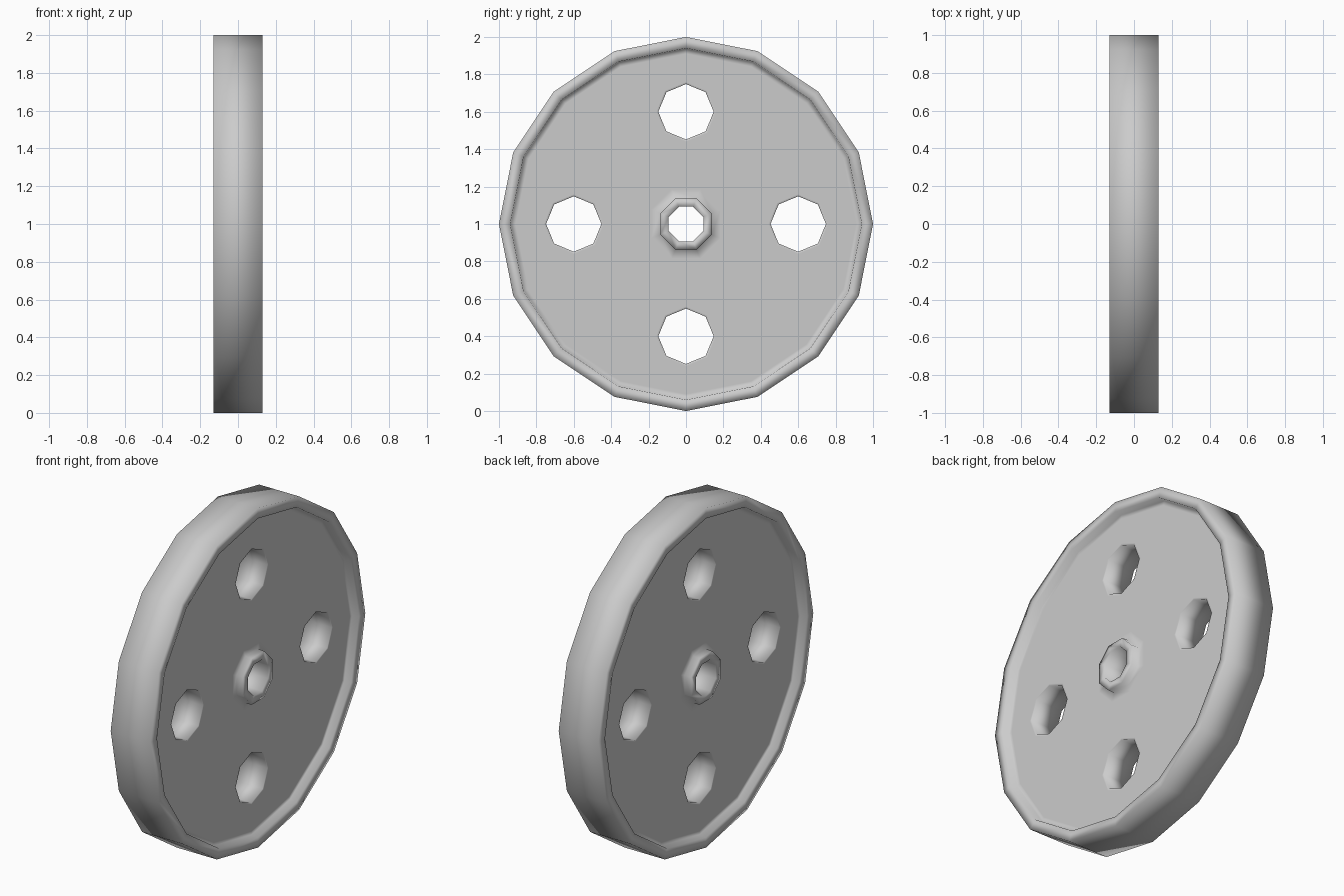
import bpy, bmesh
from math import sin, cos, pi

cube = bpy.data.objects.get("Cube")
if cube:
    bpy.data.objects.remove(cube)

HALF_WIDTH = 0.13    # rim and hub faces
DISC = 0.088         # recessed disc faces

grey = bpy.data.materials.new("light grey")
grey.use_nodes = True
grey.diffuse_color = (0.6, 0.6, 0.6, 1)
grey.node_tree.nodes["Principled BSDF"].inputs["Base Color"].default_value = (0.6, 0.6, 0.6, 1)

bm = bmesh.new()


def ring(sides, radius, x, cy=0, cz=1, turn=0):
    """Polygon ring of vertices around the x axis."""
    angles = [2 * pi * i / sides + turn for i in range(sides)]
    return [bm.verts.new((x, cy + radius * cos(a), cz + radius * sin(a))) for a in angles]


def bridge(a, b):
    for i in range(len(a)):
        j = (i + 1) % len(a)
        bm.faces.new((a[i], a[j], b[j], b[i]))


def chain(rings):
    for a, b in zip(rings, rings[1:]):
        bridge(a, b)


def loop_edges(r):
    return [bm.edges.get((r[i - 1], r[i])) for i in range(len(r))]


hole_centres = [(0.6 * cos(k * pi / 2), 1 + 0.6 * sin(k * pi / 2)) for k in range(4)]
sides = []
for s in (-1, 1):
    # Rim: tread edge, lip, inner wall and a narrow border of the disc
    rim = [ring(16, r, s * x) for r, x in
           ((1, HALF_WIDTH), (0.94, HALF_WIDTH), (0.935, DISC), (0.91, DISC))]
    # Hub: bore edge, flat end, outer wall and its border
    hub = [ring(8, r, s * x, turn=pi / 8) for r, x in
           ((0.1, HALF_WIDTH), (0.148, HALF_WIDTH), (0.15, DISC), (0.2, DISC))]
    # Four through holes with a thin border
    holes = [[ring(8, r, s * DISC, cy, cz) for r in (0.148, 0.16)] for cy, cz in hole_centres]
    parts = [rim, hub] + holes
    for part in parts:
        chain(part)
    # Flat disc between all the borders
    edges = [e for part in parts for e in loop_edges(part[-1])]
    bmesh.ops.triangle_fill(bm, edges=edges, use_beauty=True, normal=(s, 0, 0))
    sides.append([part[0] for part in parts])

# Tread, bore and hole walls join the two sides
for a, b in zip(*sides):
    bridge(a, b)

bmesh.ops.recalc_face_normals(bm, faces=bm.faces)
for f in bm.faces:
    f.smooth = True
mesh = bpy.data.meshes.new("wheel")
bm.to_mesh(mesh)
bm.free()
mesh.materials.append(grey)
bpy.context.collection.objects.link(bpy.data.objects.new("wheel", mesh))
